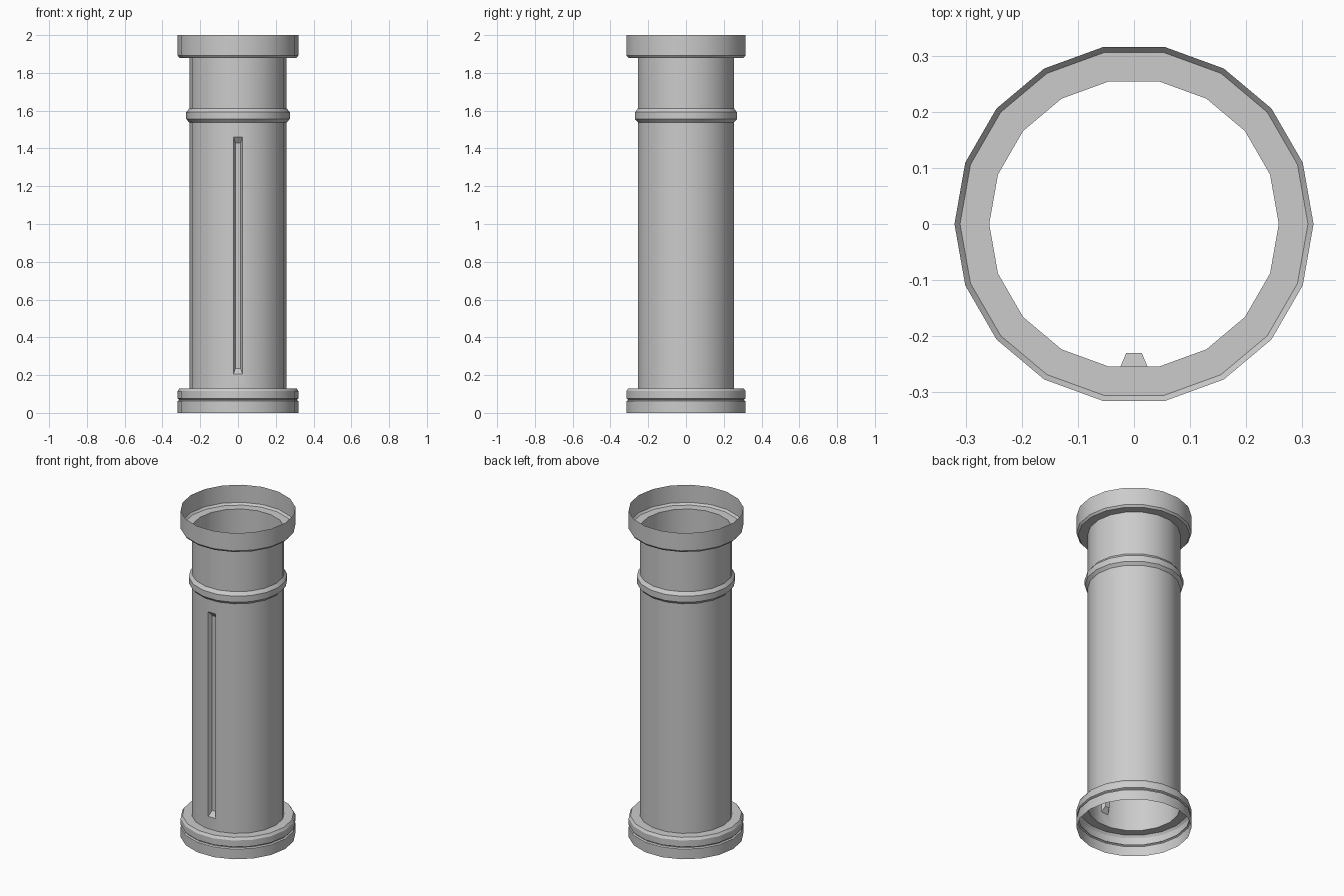
import bpy, bmesh
from math import cos, sin, tau

if "Cube" in bpy.data.objects:
    bpy.data.objects.remove(bpy.data.objects["Cube"])

SIDES = 18
# Profile (radius, height), bottom to top: open single-walled sleeve
PROFILE = [
    (0.32, 0.0), (0.32, 0.062), (0.312, 0.067), (0.312, 0.071), (0.32, 0.076),
    (0.32, 0.115), (0.31, 0.13), (0.258, 0.13),                 # base collar
    (0.258, 1.538), (0.274, 1.555), (0.274, 1.592), (0.258, 1.612),  # raised ring
    (0.258, 1.88), (0.31, 1.88), (0.32, 1.892), (0.32, 2.0),    # top collar
]
BODY = 7            # profile segment holding the slot
FRONT = 13          # facet facing -y

bm = bmesh.new()
rings = [[bm.verts.new((r * cos(tau * i / SIDES), r * sin(tau * i / SIDES), z))
          for i in range(SIDES)] for r, z in PROFILE]


def bridge(a, b):
    n = len(a)
    for i in range(n):
        j = (i + 1) % n
        bm.faces.new((a[i], a[j], b[j], b[i]))


# Lathed walls, leaving out the front body facet
for k in range(len(rings) - 1):
    lo, hi = rings[k], rings[k + 1]
    for i in range(SIDES):
        j = (i + 1) % SIDES
        if (k, i) != (BODY, FRONT):
            bm.faces.new((lo[i], lo[j], hi[j], hi[i]))


# Recessed slot with tapered walls in the front facet
def rect(w, z0, z1, y):
    return [bm.verts.new(p) for p in ((-w, y, z0), (w, y, z0), (w, y, z1), (-w, y, z1))]


lo, hi = rings[BODY], rings[BODY + 1]
outer = [lo[FRONT], lo[FRONT + 1], hi[FRONT + 1], hi[FRONT]]
mouth = rect(0.024, 0.205, 1.46, lo[FRONT].co.y)
floor = rect(0.014, 0.235, 1.43, -0.23)
bridge(outer, mouth)
bridge(mouth, floor)
bm.faces.new(floor)

mesh = bpy.data.meshes.new("pipe_sleeve")
bm.to_mesh(mesh)
bm.free()
obj = bpy.data.objects.new("pipe_sleeve", mesh)
bpy.context.collection.objects.link(obj)
bpy.context.view_layer.objects.active = obj
obj.select_set(True)
bpy.ops.object.shade_smooth_by_angle(angle=0.5)
